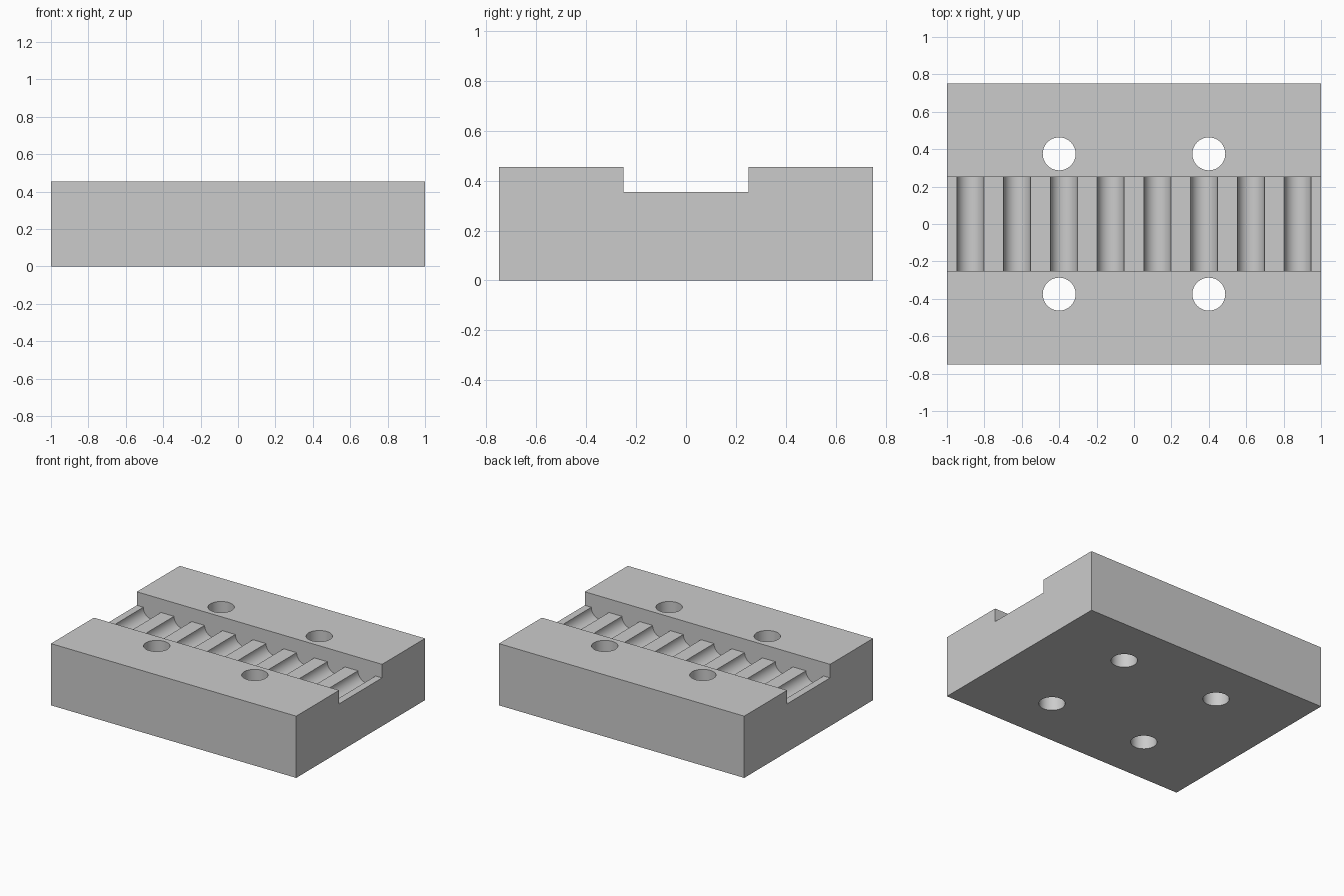
import bpy, bmesh, math

if "Cube" in bpy.data.objects:
    bpy.data.objects.remove(bpy.data.objects["Cube"], do_unlink=True)

HALF_X, HALF_Y, HEIGHT = 1.0, 0.75, 0.455
CHANNEL_HALF, FLOOR = 0.25, 0.355
GROOVE_R, HOLE_R = 0.072, 0.088

grey = bpy.data.materials.new("plain grey")
grey.use_nodes = True
colour = (0.6, 0.6, 0.6, 1)
grey.diffuse_color = colour
grey.node_tree.nodes["Principled BSDF"].inputs["Base Color"].default_value = colour


def extrude(name, outline, direction):
    """Solid made by sweeping a closed outline along a vector."""
    bm = bmesh.new()
    face = bm.faces.new([bm.verts.new(p) for p in outline])
    swept = bmesh.ops.extrude_face_region(bm, geom=[face])["geom"]
    verts = [g for g in swept if isinstance(g, bmesh.types.BMVert)]
    bmesh.ops.translate(bm, verts=verts, vec=direction)
    bmesh.ops.recalc_face_normals(bm, faces=bm.faces)
    mesh = bpy.data.meshes.new(name)
    bm.to_mesh(mesh)
    bm.free()
    mesh.materials.append(grey)
    obj = bpy.data.objects.new(name, mesh)
    bpy.context.collection.objects.link(obj)
    return obj


# Solid block
block = extrude("grooved_block",
                [(sx * HALF_X, sy * HALF_Y, 0)
                 for sx, sy in ((-1, -1), (1, -1), (1, 1), (-1, 1))],
                (0, 0, HEIGHT))

# Channel with eight half-round grooves along its floor
end, above = HALF_X + 0.1, HEIGHT + 0.1
profile = [(end, above), (-end, above), (-end, FLOOR)]
for i in range(8):
    centre = -0.875 + 0.25 * i
    for k in range(25):
        a = math.pi * (1 + k / 24)
        profile.append((centre + GROOVE_R * math.cos(a),
                        FLOOR + GROOVE_R * math.sin(a)))
profile.append((end, FLOOR))
cutters = [extrude("channel_cutter", [(x, -CHANNEL_HALF, z) for x, z in profile],
                   (0, 2 * CHANNEL_HALF, 0))]

# Four vertical through holes
for x in (-0.4, 0.4):
    for y in (-0.375, 0.375):
        circle = [(x + HOLE_R * math.cos(math.tau * k / 48),
                   y + HOLE_R * math.sin(math.tau * k / 48), -0.1)
                  for k in range(48)]
        cutters.append(extrude("hole_cutter", circle, (0, 0, above + 0.1)))

for cutter in cutters:
    cutter.hide_render = True
    mod = block.modifiers.new(cutter.name, "BOOLEAN")
    mod.operation, mod.solver, mod.object = "DIFFERENCE", "EXACT", cutter

# Bake the cuts and drop the cutters
depsgraph = bpy.context.evaluated_depsgraph_get()
baked = bpy.data.meshes.new_from_object(block.evaluated_get(depsgraph))
block.modifiers.clear()
block.data = baked
baked.materials.clear()
baked.materials.append(grey)
baked.polygons.foreach_set("material_index", [0] * len(baked.polygons))
for cutter in cutters:
    bpy.data.objects.remove(cutter, do_unlink=True)

# Smooth curved walls, keep crisp edges
bpy.ops.object.select_all(action="DESELECT")
block.select_set(True)
bpy.context.view_layer.objects.active = block
bpy.ops.object.shade_smooth_by_angle(angle=math.radians(30))
